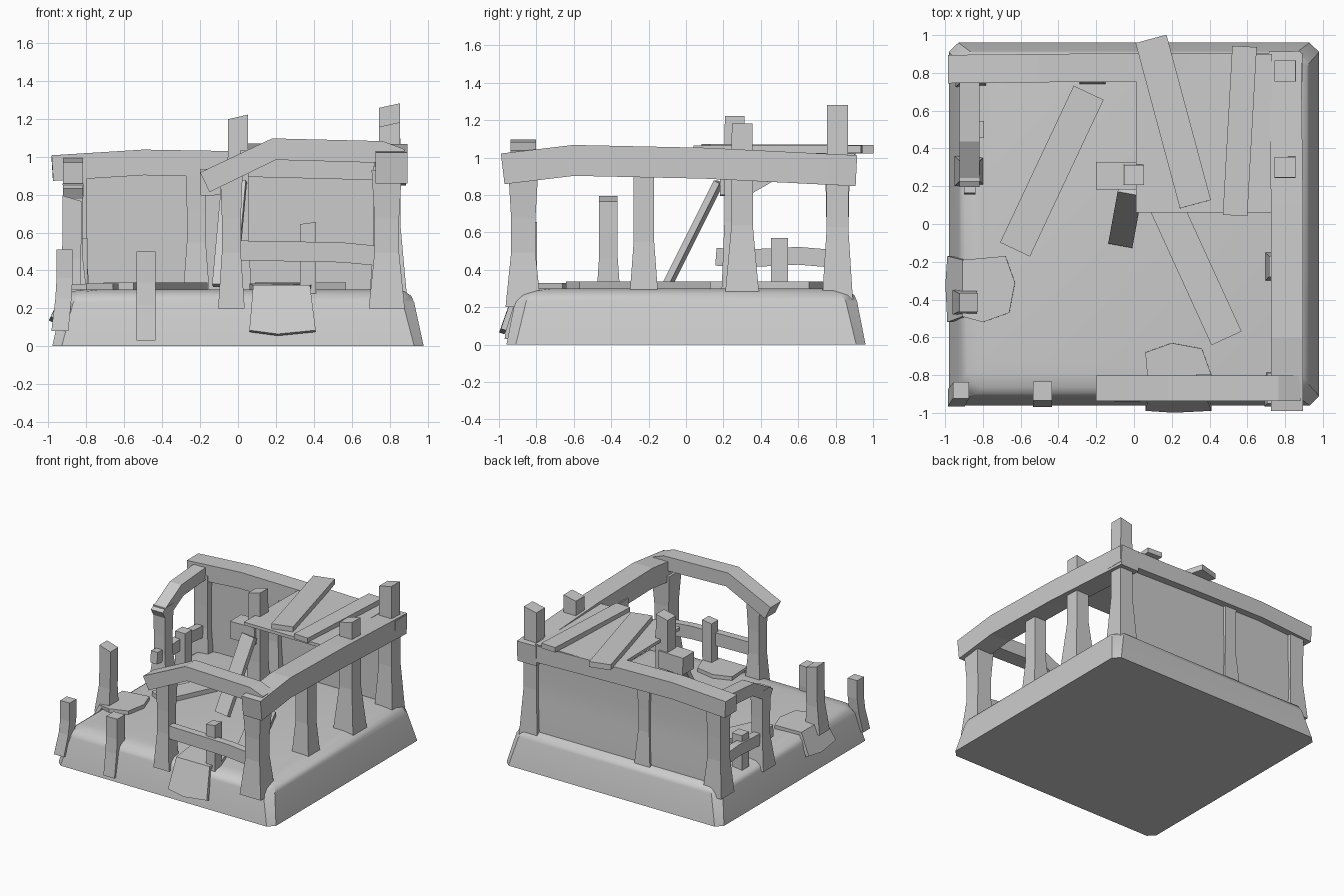
import bpy, bmesh
from mathutils import Vector

if "Cube" in bpy.data.objects:
    bpy.data.objects.remove(bpy.data.objects["Cube"])


def finish(name, bm, smooth=False):
    bmesh.ops.recalc_face_normals(bm, faces=bm.faces[:])
    me = bpy.data.meshes.new(name)
    bm.to_mesh(me)
    bm.free()
    ob = bpy.data.objects.new(name, me)
    bpy.context.collection.objects.link(ob)
    if smooth:
        bpy.context.view_layer.objects.active = ob
        ob.select_set(True)
        bpy.ops.object.shade_smooth_by_angle(angle=0.7)
        ob.select_set(False)
    return ob


def loft(name, rings, smooth=False):
    """Skin a stack of equal-sized closed rings and cap both ends."""
    bm = bmesh.new()
    vs = [[bm.verts.new(p) for p in r] for r in rings]
    n = len(rings[0])
    for a, b in zip(vs, vs[1:]):
        for i in range(n):
            j = (i + 1) % n
            bm.faces.new((a[i], a[j], b[j], b[i]))
    bm.faces.new(vs[0])
    bm.faces.new(vs[-1])
    return finish(name, bm, smooth)


def post(name, x, y, z0, z1, w0, w1, w2, foot=(0, 0), tilt=0.0):
    """Square post with a flared foot, a waist and a slightly sloped top."""
    rings = []
    for t, w, k in ((0, w0, 1), (.4, w1, .25), (.65, w1, 0), (1, w2, 0)):
        cx, cy, h = x + foot[0] * k, y + foot[1] * k, w / 2
        rings.append([(cx + sx * h, cy + sy * h,
                       z0 + t * (z1 - z0) + (tilt * sx if t == 1 else 0))
                      for sx, sy in ((-1, -1), (1, -1), (1, 1), (-1, 1))])
    return loft(name, rings)


def beam(name, path, width, height):
    """Bent timber: rectangle swept along a path."""
    P = [Vector(p) for p in path]
    rings = []
    for i, p in enumerate(P):
        d = (P[min(i + 1, len(P) - 1)] - P[max(i - 1, 0)]).normalized()
        s = d.cross(Vector((0, 0, 1))).normalized()
        u = s.cross(d)
        rings.append([p + s * a * width / 2 + u * b * height / 2
                      for a, b in ((-1, -1), (1, -1), (1, 1), (-1, 1))])
    return loft(name, rings)


def slab(name, place, drop):
    """Broken flagstone folded over the rim of the base."""
    top = [(-.17, .68, .315), (-.03, .63, .315), (.13, .66, .315), (.18, .8, .315)]
    rim = [(.15, .90, .31), (-.15, .90, .31)]
    low = [(-.17, .975, drop + .02), (-.02, .985, drop), (.18, .975, drop + .02)]
    bm = bmesh.new()
    t, r, l = [[bm.verts.new(place(*p)) for p in q] for q in (top, rim, low)]
    bm.faces.new(t + r)
    bm.faces.new([r[0], r[1]] + l)
    ob = finish(name, bm)
    m = ob.modifiers.new("thickness", 'SOLIDIFY')
    m.thickness, m.offset = .03, 0


# Stone base with cut corners and rounded rim
def outline(hx, hy, c, z):
    return [(-hx + c, -hy, z), (hx - c, -hy, z), (hx, -hy + c, z), (hx, hy - c, z),
            (hx - c, hy, z), (-hx + c, hy, z), (-hx, hy - c, z), (-hx, -hy + c, z)]


loft("base", [outline(.98, .96, .05, 0), outline(.93, .915, .06, .23),
              outline(.915, .90, .07, .265), outline(.88, .865, .08, .29),
              outline(.80, .79, .08, .30)], True)

# Full height posts
for nm, x, y, z0, z1, a, b, c in (
        ("front_right_post", .785, -.87, .2, .93, .19, .13, .16),
        ("right_post_front", .77, -.225, .28, .95, .15, .11, .11),
        ("right_post_back", .80, .30, .28, 1.17, .18, .115, .11),
        ("back_right_post", .80, .81, .2, 1.27, .17, .115, .11),
        ("front_middle_post", -.035, -.87, .2, .93, .14, .10, .12),
        ("inner_post", .0, .26, .28, 1.21, .14, .11, .105),
        ("back_middle_post", -.22, .81, .28, .95, .14, .10, .11),
        ("back_left_post", -.86, .81, .2, .93, .17, .12, .13),
        ("left_post", -.87, .28, .22, .86, .16, .10, .11)):
    post(nm, x, y, z0, z1, a, b, c, tilt=.012 if z1 > 1 else 0)

# Broken short posts
post("broken_left_post", -.875, -.415, .25, .78, .13, .10, .10, (-.02, 0), -.015)
post("broken_corner_post", -.915, -.88, .08, .51, .09, .085, .085, (-.025, -.04))
post("broken_front_post", -.485, -.885, .03, .50, .10, .10, .10, (0, -.035))
post("front_rail_post", .37, -.84, .2, .65, .08, .085, .085, tilt=.006)
post("left_rail_post", -.84, .5, .28, .57, .09, .09, .09)

# Top beams
beam("right_beam", [(.81, -.98, .94), (.81, -.6, .985), (.81, .1, .97), (.80, .91, .93)], .17, .165)
beam("back_beam", [(-.98, .82, .94), (-.5, .825, .97), (.1, .83, .96), (.89, .83, .94)], .15, .135)
beam("front_arch_beam", [(-.175, -.87, .865), (.19, -.87, 1.04), (.76, -.87, 1.025), (.86, -.87, .985)], .135, .115)
beam("left_arch_beam", [(-.87, .22, .79), (-.87, .45, .92), (-.87, .85, .95)], .105, .10)
beam("inner_beam_stub", [(-.20, .255, .865), (.02, .255, .87)], .145, .14)

# Rails
beam("front_rail", [(.0, -.88, .505), (.3, -.88, .50), (.55, -.88, .495), (.76, -.88, .475)], .06, .105)
beam("left_rail", [(-.87, .16, .47), (-.87, .3, .46), (-.87, .6, .475), (-.87, .78, .46)], .06, .095)

# Bulging back wall
wall = [(.80, .28), (.86, .29), (.855, .42), (.845, .55), (.84, .7), (.845, .92), (.80, .92), (.80, .6)]
loft("back_wall", [[(x, y, z) for y, z in wall] for x in (-.84, .78)], True)

# Roof sheet and loose planks
beam("roof_sheet", [(.37, .06, 1.02), (.37, .90, 1.01)], .72, .025)
beam("roof_plank_left", [(.325, .105, 1.05), (.09, .98, 1.045)], .17, .045)
beam("roof_plank_right", [(.535, .045, 1.045), (.585, .94, 1.045)], .13, .04)
beam("floor_plank_left", [(-.24, .695, .317), (-.63, -.135, .317)], .175, .04)
beam("floor_plank_right", [(.17, .095, .317), (.49, -.605, .317)], .175, .04)
beam("leaning_plank", [(-.07, -.10, .32), (-.02, .175, .87)], .13, .035)

# Folded flagstones on the front and left rims
slab("front_flagstone", lambda u, v, z: (.23 + u, -v, z), .06)
slab("left_flagstone", lambda u, v, z: (-v, -.34 - u, z), .13)
